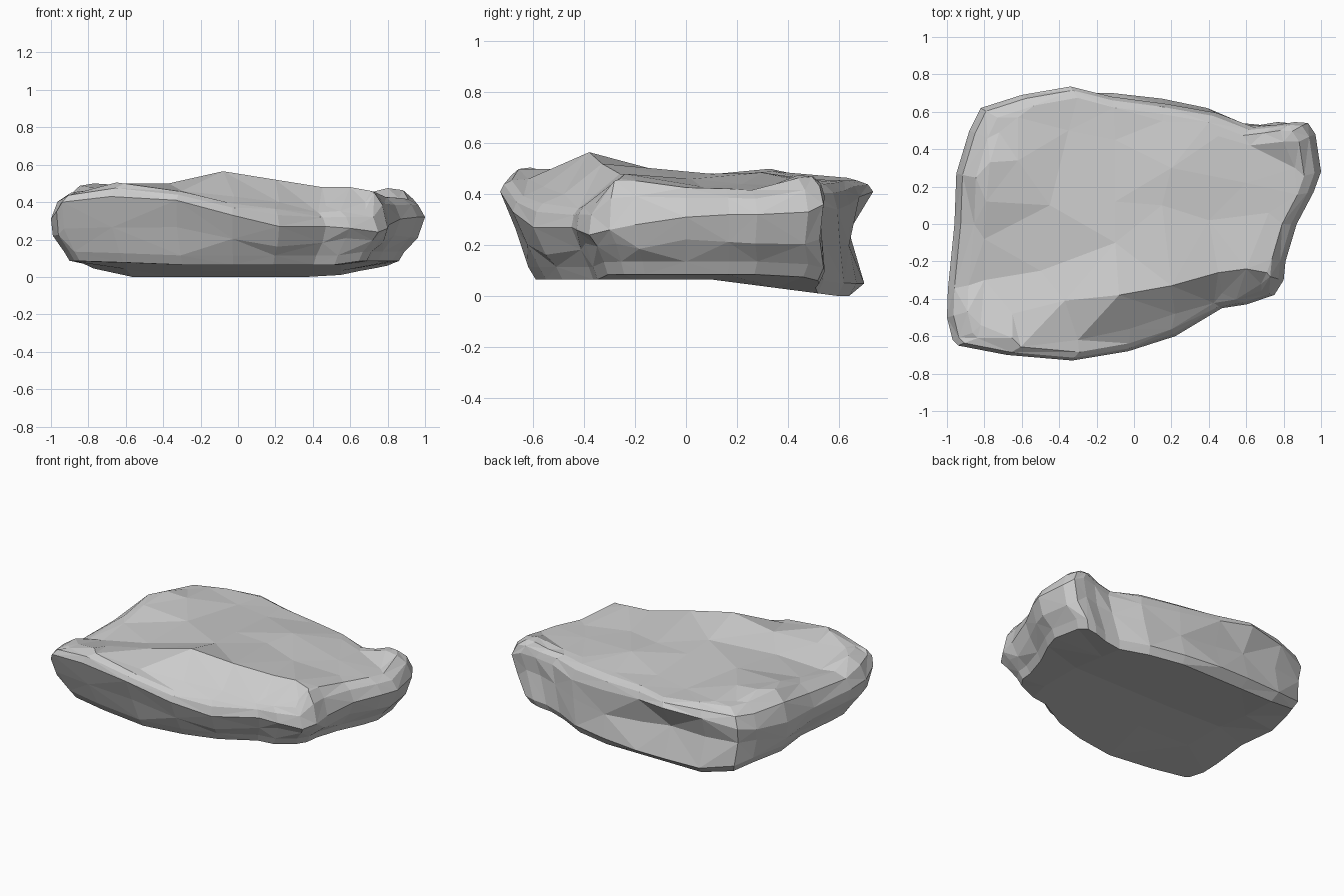
import bpy, random
from mathutils import Vector
from mathutils.geometry import delaunay_2d_cdt

if "Cube" in bpy.data.objects:
    bpy.data.objects.remove(bpy.data.objects["Cube"])

random.seed(4)

# Widest outline of the slab: x, y, height of the widest line
OUTLINE = [
    (-.94, -.65, .40), (-.68, -.70, .43), (-.33, -.73, .41), (-.03, -.68, .33),
    (.22, -.60, .27), (.47, -.45, .27), (.60, -.43, .26), (.75, -.38, .24),
    (.80, -.30, .26), (.81, -.20, .28), (.87, 0, .31), (.96, .17, .32),
    (1.0, .28, .32), (.97, .48, .33), (.93, .54, .36), (.86, .545, .39),
    (.76, .53, .38), (.64, .54, .36), (.44, .62, .34), (.17, .67, .36),
    (-.12, .71, .39), (-.34, .735, .41), (-.60, .69, .39), (-.82, .62, .35),
    (-.88, .50, .32), (-.95, .27, .30), (-.96, 0, .30), (-.995, -.35, .30),
    (-1.0, -.50, .31), (-.97, -.62, .35)]

# Bumps, ridge and dips on the top surface
TOP = [
    (-.08, -.38, .565), (-.37, -.41, .50), (.20, -.33, .52), (.45, -.26, .48),
    (.60, -.24, .48), (.71, -.26, .46),
    (-.65, -.61, .505), (-.82, -.54, .46), (-.30, -.62, .46), (-.02, -.56, .43),
    (.22, -.48, .40), (.47, -.37, .38), (.68, -.32, .40), (-.65, -.48, .47),
    (-.80, -.30, .40), (-.80, -.08, .43), (-.79, .12, .48), (-.77, .33, .50),
    (-.72, .49, .465), (-.62, .57, .47),
    (-.62, .34, .49), (-.35, .50, .455), (-.10, .45, .46), (.15, .55, .45),
    (.20, .30, .485), (.45, .47, .445), (.62, .42, .43), (.80, .44, .475),
    (.86, .30, .42), (-.45, .10, .47), (-.50, -.25, .44), (-.10, .12, .48),
    (.15, .10, .48), (.40, .02, .46), (.72, .06, .43), (-.10, -.10, .49),
    (.60, .22, .44)]


def top_height(x, y):
    total = weight = 0
    for px, py, pz in TOP:
        w = 1 / ((x - px) ** 2 + (y - py) ** 2 + 1e-4) ** 2
        total += w * pz
        weight += w
    return total / weight


def base_height(x, y):
    z = .065 - .13 * max(0, y - .1) + .2 * max(0, abs(x) - .55)
    return max(0, min(.085, z))


def inset(x, y, front, back, left, right):
    """Pull an outline point inwards by an amount set for each side."""
    return (x * (1 - (left if x < 0 else right)),
            y * (1 - (front if y < 0 else back) / .73))


# Side walls: stacked rings from the underside rim to the top rim
n = len(OUTLINE)
rings = [[] for _ in range(6)]
for ox, oy, zw in OUTLINE:
    left_low = .06 if oy > .2 else .10
    x, y = inset(ox, oy, .14, .03, left_low, .14)
    y = min(y, .64)
    b = base_height(x, y)
    rings[0].append((x, y, b))
    x, y = inset(ox, oy, .11, 0, left_low - .03, .11)
    rings[1].append((x, min(y, .70), b + .05))
    x, y = inset(ox, oy, .06, .02, .01, .04)
    rings[2].append((x, min(y, .64), b + .6 * (zw - b) + random.uniform(-.03, .03)))
    # right half of the back leans inwards above its foot
    lean = .03 if -.2 < ox < .7 else 0
    rings[3].append((*inset(ox, oy, 0, lean, 0, 0), zw))
    x, y = inset(ox, oy, .045, .06 + lean, .11, .09)
    drop = .04 if ox > -.2 and oy < -.35 else .005
    t = max(top_height(x, y) - drop, zw + .03)
    xu, yu = inset(ox, oy, .015, .02 + lean, .035, .035)
    rings[4].append((xu, yu, zw + .65 * (t - zw)))
    rings[5].append((x, y, t))

verts = [v for r in rings for v in r]
faces = []
for k in range(5):
    for i in range(n):
        a, b = k * n + i, k * n + (i + 1) % n
        c, d = b + n, a + n
        faces += [(a, b, c), (a, c, d)] if (i + k) % 2 else [(a, b, d), (b, c, d)]


def cap(ring_start, inner, flip):
    """Fill a rim with triangles through the inner points."""
    ids = list(range(ring_start, ring_start + n))
    ids += range(len(verts), len(verts) + len(inner))
    verts.extend(inner)
    edges = [(i, (i + 1) % n) for i in range(n)]
    out = delaunay_2d_cdt([Vector(verts[i][:2]) for i in ids], edges, [], 1, 1e-5)
    for f in out[2]:
        if all(out[3][v] for v in f):
            tri = [ids[out[3][v][0]] for v in f]
            faces.append(tuple(reversed(tri)) if flip else tuple(tri))


# Rough top and nearly flat underside
cap(5 * n, TOP, False)
cap(0, [(x, y, base_height(x, y)) for x in (-.6, -.2, .2, .55) for y in (-.2, .1, .35)], True)

# Drop points that no face uses, then build the rock
used = sorted({v for f in faces for v in f})
remap = {v: i for i, v in enumerate(used)}
mesh = bpy.data.meshes.new("rock_slab")
mesh.from_pydata([verts[v] for v in used], [], [[remap[v] for v in f] for f in faces])
mesh.update()
rock = bpy.data.objects.new("rock_slab", mesh)
bpy.context.collection.objects.link(rock)
